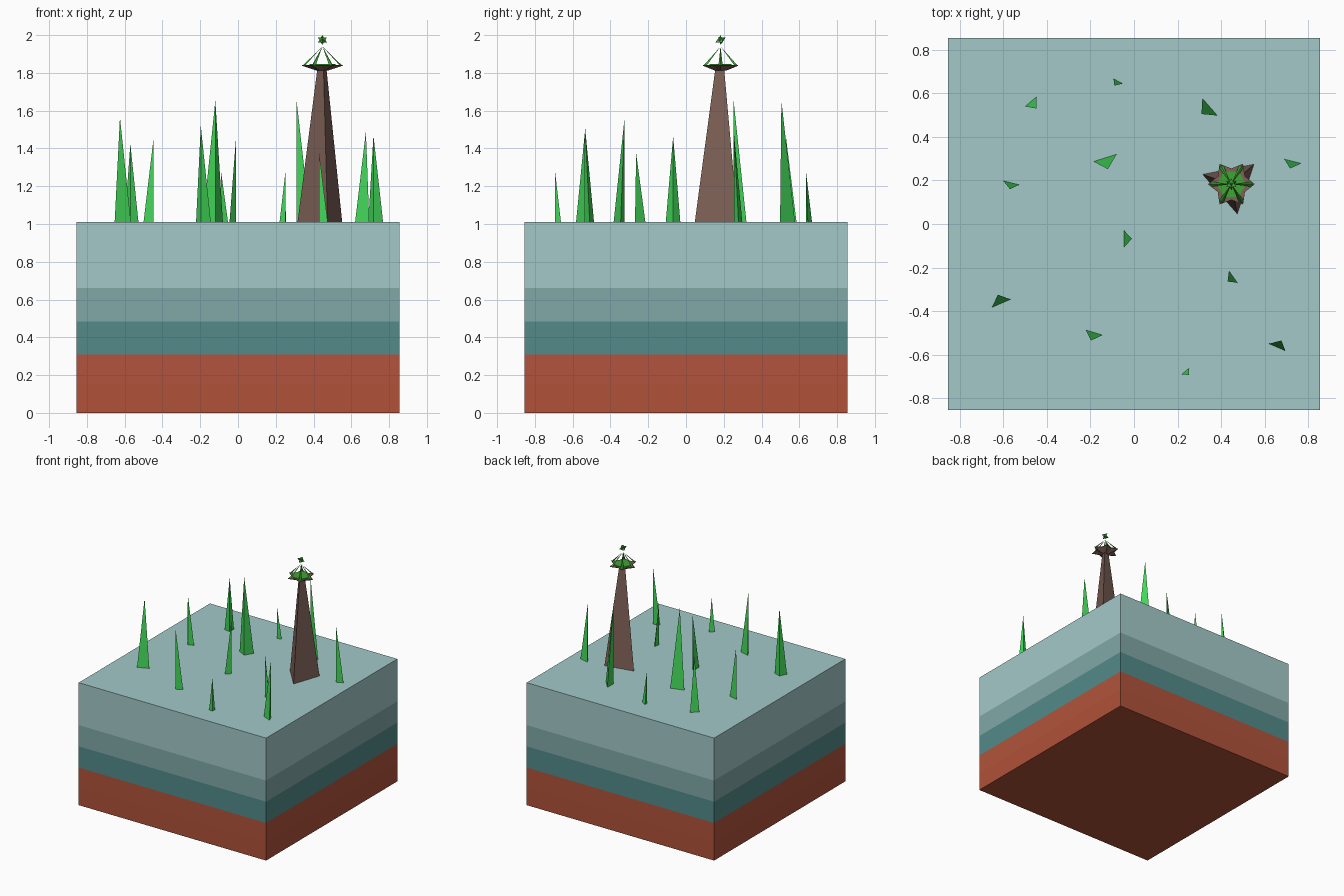
import bpy, bmesh
from math import cos, sin, pi

if "Cube" in bpy.data.objects:
    bpy.data.objects.remove(bpy.data.objects["Cube"])


def material(name, rgb):
    lin = [(c / 255 / 12.92) if c < 10 else ((c / 255 + 0.055) / 1.055) ** 2.4 for c in rgb]
    m = bpy.data.materials.new(name)
    m.diffuse_color = (*lin, 1)
    m.use_nodes = True
    m.node_tree.nodes["Principled BSDF"].inputs["Base Color"].default_value = m.diffuse_color
    return m


GREEN = material("leaf_green", (66, 214, 88))
BROWN = material("bark_brown", (126, 97, 87))
LEAF = material("canopy_green", (62, 165, 50))
BANDS = [(0.155, material("clay_low", (176, 82, 57))),
         (0.31, material("clay", (178, 84, 60))),
         (0.485, material("deep_teal", (84, 138, 138))),
         (0.66, material("mid_teal", (129, 168, 168))),
         (1.01, material("pale_teal", (164, 201, 201)))]


def finish(name, bm, mats):
    bmesh.ops.recalc_face_normals(bm, faces=bm.faces)
    me = bpy.data.meshes.new(name)
    bm.to_mesh(me)
    bm.free()
    for m in mats:
        me.materials.append(m)
    ob = bpy.data.objects.new(name, me)
    bpy.context.collection.objects.link(ob)
    return ob


def loft(name, rings, mats, caps=True, band_mats=False):
    """Skin a stack of equal-length point rings."""
    bm = bmesh.new()
    vs = [[bm.verts.new(p) for p in r] for r in rings]
    n = len(vs[0])
    for k in range(len(vs) - 1):
        for i in range(n):
            j = (i + 1) % n
            f = bm.faces.new((vs[k][i], vs[k][j], vs[k + 1][j], vs[k + 1][i]))
            f.material_index = k if band_mats else 0
    if caps:
        bm.faces.new(vs[0][::-1])
        bm.faces.new(vs[-1]).material_index = len(mats) - 1
    return finish(name, bm, mats)


def spike(name, base, apex, mat):
    """Pyramid from a base polygon to one point."""
    bm = bmesh.new()
    b = [bm.verts.new(p) for p in base]
    t = bm.verts.new(apex)
    bm.faces.new(b)
    for i in range(len(b)):
        bm.faces.new((b[i], b[(i + 1) % len(b)], t))
    return finish(name, bm, [mat])


# Layered ground block
H = 0.855
square = [(-H, -H), (H, -H), (H, H), (-H, H)]
loft("ground_block", [[(x, y, z) for x, y in square] for z in [0] + [b[0] for b in BANDS]],
     [b[1] for b in BANDS], band_mats=True)

# Grass blades: three base corners, tip stands over the first one
TOP = 1.01
blades = [
    ((-.09, .635), (-.053, .645), (-.094, .667), 1.28),
    ((-.447, .53), (-.447, .585), (-.5, .54), 1.455),
    ((.31, .505), (.383, .498), (.314, .577), 1.655),
    ((-.12, .252), (-.08, .32), (-.186, .287), 1.655),
    ((-.57, .16), (-.527, .18), (-.6, .198), 1.425),
    ((.717, .255), (.768, .278), (.69, .298), 1.47),
    ((-.01, -.068), (-.045, -.03), (-.045, -.107), 1.465),
    ((.43, -.264), (.475, -.27), (.436, -.215), 1.375),
    ((-.625, -.325), (-.653, -.383), (-.567, -.346), 1.565),
    ((-.197, -.535), (-.144, -.51), (-.222, -.487), 1.52),
    ((.677, -.535), (.62, -.55), (.695, -.582), 1.49),
    ((.252, -.694), (.253, -.662), (.22, -.69), 1.285),
]
for n, (a, b, c, z) in enumerate(blades):
    spike(f"grass_blade_{n + 1}", [(*p, TOP) for p in (a, b, c)], (*a, z), GREEN)

# Three-sided tapered trunk
CX, CY = 0.447, 0.183


def ring(radii, z, start=0.0):
    n = len(radii)
    return [(CX + r * cos(start + 2 * pi * i / n), CY + r * sin(start + 2 * pi * i / n), z)
            for i, r in enumerate(radii)]


A0 = 0.72
loft("trunk", [ring([.139] * 3, TOP, A0), ring([.028] * 3, 1.825, A0)], [BROWN])

# Six-pointed star bowl with a green floor
star = [.108, .072] * 6
loft("crown_star", [ring([.03] * 12, 1.812), ring(star, 1.838), ring(star, 1.842)], [BROWN])
loft("crown_floor", [ring([.068] * 6, 1.842), ring([.068] * 6, 1.846)], [LEAF])

# Slim struts rising from the star points to the peak
for k in range(6):
    a = k * pi / 3
    base = [(CX + r * cos(a) - t * sin(a), CY + r * sin(a) + t * cos(a), 1.843)
            for r, t in ((.1, 0), (.088, .011), (.088, -.011))]
    spike(f"crown_strut_{k + 1}", base, (CX, CY, 1.94), LEAF)

# Star ornament: two opposed three-sided pyramids
spike("ornament_up", ring([.027] * 3, 1.962, pi / 6), (CX, CY, 2.0), LEAF)
spike("ornament_down", ring([.027] * 3, 1.987, -pi / 6), (CX, CY, 1.948), LEAF)
